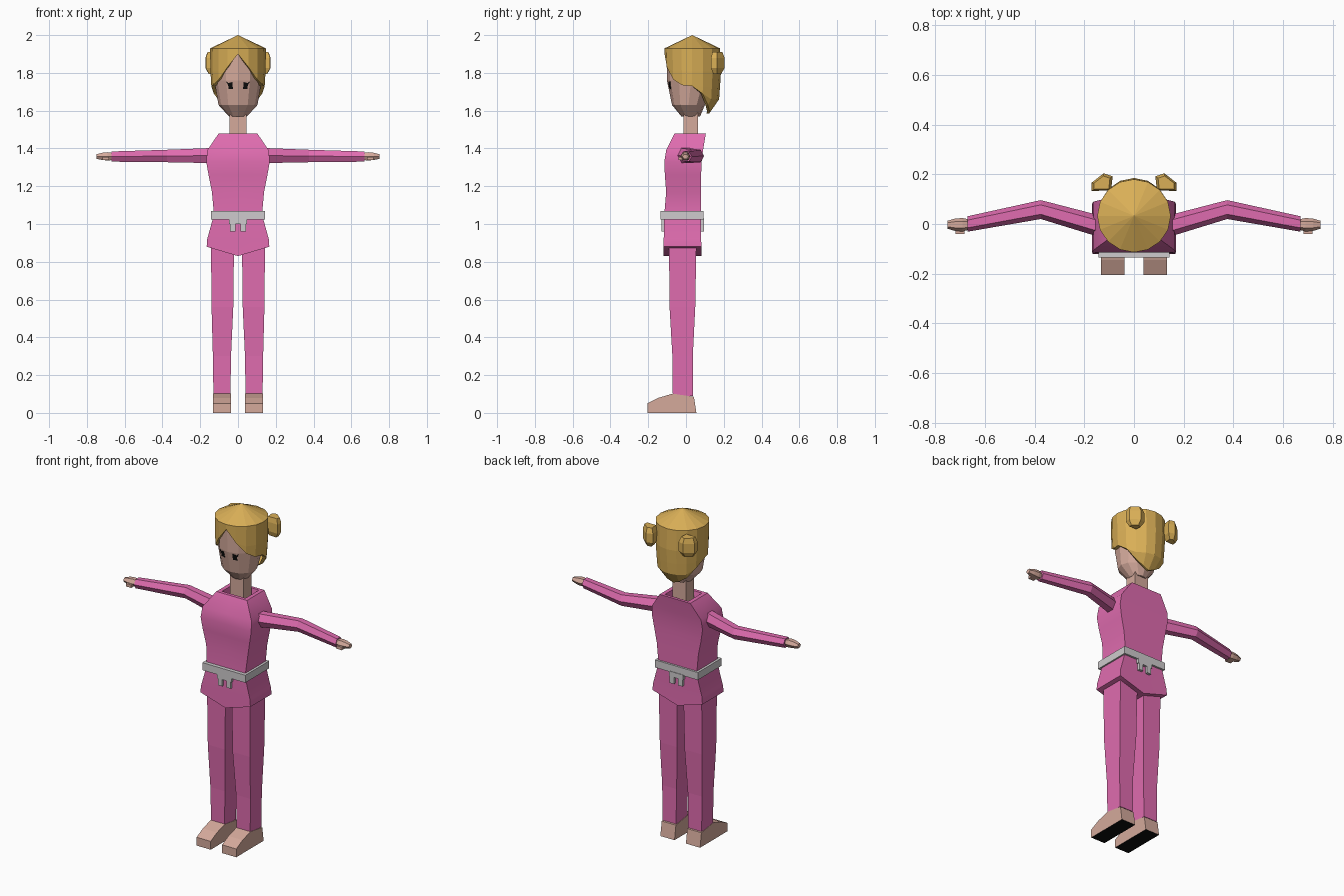
import bpy, bmesh, math

if "Cube" in bpy.data.objects:
    bpy.data.objects.remove(bpy.data.objects["Cube"])

def mat(name, r, g, b):
    m = bpy.data.materials.new(name)
    m.diffuse_color = (r, g, b, 1)
    m.use_nodes = True
    m.node_tree.nodes["Principled BSDF"].inputs["Base Color"].default_value = m.diffuse_color
    return m

PINK = mat("pink cloth", .74, .150, .430)
HAIR = mat("blond hair", .70, .430, .095)
SKIN = mat("skin", .66, .40, .33)
BELT = mat("pale grey belt", .62, .60, .61)
BLACK = mat("black", .004, .004, .004)

def loft(name, rings, mats, mirror=False, caps=True, rule=None, smooth=None):
    """Join equal rings of points with quads; optionally mirror across x = 0."""
    bm = bmesh.new()
    vs = [[bm.verts.new(p) for p in r] for r in rings]
    n = len(rings[0])
    for a, b in zip(vs, vs[1:]):
        for i in range(n):
            j = (i + 1) % n
            bm.faces.new((a[i], a[j], b[j], b[i]))
    if caps:
        bm.faces.new(vs[0])
        bm.faces.new(vs[-1])
    bmesh.ops.recalc_face_normals(bm, faces=bm.faces)
    bmesh.ops.remove_doubles(bm, verts=bm.verts, dist=1e-5)
    inner = [f for f in bm.faces if all(abs(v.co.x) < 1e-5 for v in f.verts)]
    bmesh.ops.delete(bm, geom=inner, context='FACES')
    bm.normal_update()
    if rule:
        for f in bm.faces:
            f.material_index = rule(f)
    me = bpy.data.meshes.new(name)
    bm.to_mesh(me)
    bm.free()
    for m in mats:
        me.materials.append(m)
    ob = bpy.data.objects.new(name, me)
    bpy.context.collection.objects.link(ob)
    if mirror:
        ob.modifiers.new("mirror", 'MIRROR')
    if smooth:
        bpy.ops.object.select_all(action='DESELECT')
        ob.select_set(True)
        bpy.context.view_layer.objects.active = ob
        bpy.ops.object.shade_smooth_by_angle(angle=math.radians(smooth))
    return ob

def rect(x0, x1, y0, y1, z):
    return [(x0, y0, z), (x1, y0, z), (x1, y1, z), (x0, y1, z)]

def box(name, x0, x1, y0, y1, z0, z1, m, mirror=False):
    return loft(name, [rect(x0, x1, y0, y1, z0), rect(x0, x1, y0, y1, z1)], [m], mirror)

# Tunic: half body with sunken collar and a V-shaped hem
body = [(1.43, .070, -.03, .080), (1.48, .078, -.04, .088), (1.48, .102, -.06, .105),
        (1.39, .163, -.105, .09), (1.33, .168, -.115, .083), (1.26, .156, -.112, .08),
        (1.17, .138, -.105, .08), (1.05, .127, -.115, .08), (.92, .163, -.118, .08),
        (.88, .166, -.12, .082)]
rings = [rect(0, w, f, b, z) for z, w, f, b in body]
rings[-1] = [(x, y, z if x else .83) for x, y, z in rings[-1]]
loft("tunic", rings, [PINK], True, smooth=35)

# Belt and knots, front and back
box("belt", -.143, .143, -.135, .092, 1.025, 1.07, BELT)
for side, y0, y1 in (("front", -.13, -.115), ("back", .078, .095)):
    box(side + "_knot", -.048, .048, y0, y1, 1.0, 1.03, BELT)
    box(side + "_belt_tail", .014, .042, y0, y1, .96, 1.01, BELT, True)

# Legs and feet
legs = [(.90, .021, .143, -.09, .055), (.56, .025, .140, -.087, .049),
        (.30, .037, .133, -.072, .036), (.09, .040, .130, -.07, .038)]
loft("trouser_leg", [rect(a, b, c, d, z) for z, a, b, c, d in legs], [PINK], True)
foot = [(.055, 0), (.042, .085), (-.07, .102), (-.145, .08), (-.205, .05), (-.205, 0)]
loft("foot", [[(x, y, z) for y, z in foot] for x in (.038, .132)], [SKIN, BLACK], True,
     rule=lambda f: 1 if f.normal.z < -.9 else 0)

# Arms and hands: six-sided, bent at the elbow
def hexagon(x, cy, cz, ry, rz):
    return [(x, cy + ry * math.cos(k * math.pi / 3), cz + rz * math.sin(k * math.pi / 3) / .866)
            for k in range(6)]

loft("sleeve", [hexagon(*a) for a in ((.12, -.015, 1.362, .043, .04), (.17, 0, 1.362, .043, .039),
     (.375, .058, 1.36, .038, .033), (.67, 0, 1.357, .031, .027))], [PINK], True)
loft("hand", [hexagon(*a) for a in ((.66, -.002, 1.357, .02, .018), (.69, -.003, 1.358, .027, .022),
     (.72, -.003, 1.358, .025, .019), (.75, -.003, 1.357, .016, .012))], [SKIN], True)
box("thumb", .682, .718, -.04, -.015, 1.338, 1.356, SKIN, True)

# Neck and head
box("neck", -.045, .045, -.012, .063, 1.42, 1.60, SKIN)
HEAD = [(1.57, .048, -.025, .075), (1.63, .103, -.074, .10), (1.76, .126, -.101, .155),
        (1.91, .130, -.103, .160)]

def oval(z, w, f, b, n=12):
    cy, ry = (f + b) / 2, (b - f) / 2
    return [(w * math.sin(2 * math.pi * k / n), cy - ry * math.cos(2 * math.pi * k / n), z)
            for k in range(n)]

loft("head", [oval(*h) for h in HEAD], [SKIN])

# Eyes: thin plates following the face facet beside the nose line
def on_face(x, z, out):
    t = (z - 1.63) / .13
    w, f, b = (p + (q - p) * t for p, q in zip(HEAD[1][1:], HEAD[2][1:]))
    return (x, f + (b - f) / 2 * .134 * x / (w * .5) - out, z)

for name, pts in (("eye", [(.027, 1.715), (.05, 1.715), (.053, 1.745), (.03, 1.752)]),
                  ("eyelash", [(.048, 1.742), (.052, 1.736), (.062, 1.75), (.06, 1.755)])):
    loft(name, [[on_face(x, z, o) for x, z in pts] for o in (-.002, .003)], [BLACK], True)

# Hair: cone-topped cap whose lower edge sweeps from brow to nape
N = 16
edge = [1.90, 1.83, 1.765, 1.735, 1.73, 1.69, 1.63, 1.60, 1.585]

def lerp(table, z):
    for (z1, a), (z0, b) in zip(table, table[1:]):
        if z >= z0:
            return b + (a - b) * (z - z0) / (z1 - z0)
    return table[-1][1]

def hair_ring(t, grow=1):
    out = []
    for k in range(N):
        low = edge[min(k, N - k)]
        z = max(1.93 + (1.66 - 1.93) * t, low) if t <= 1 else low
        r = lerp([(1.94, 1), (1.80, .985), (1.72, .95), (1.66, .92), (1.57, .55)], z) * grow
        a = 2 * math.pi * k / N
        ry = .147 * (1.05 if math.cos(a) < 0 and 1.65 < z < 1.9 else 1)
        out.append((.148 * r * math.sin(a), .033 - ry * r * math.cos(a), z))
    return out

loft("hair", [[(0, .033, 2.0)] * N] + [hair_ring(t) for t in (0, .45, .75, 1, 2)] +
     [hair_ring(2, .85)], [HAIR], caps=False)

# Hair buns behind the ears
bun = [(.172, .165), (.170, .133), (.092, .135), (.086, .192), (.122, .204)]
cx, cy = .13, .16
loft("hair_bun", [[(cx + (x - cx) * s, cy + (y - cy) * s, z) for x, y in bun]
     for z, s in ((1.91, .75), (1.88, 1), (1.825, 1), (1.795, .6))], [HAIR], True)
